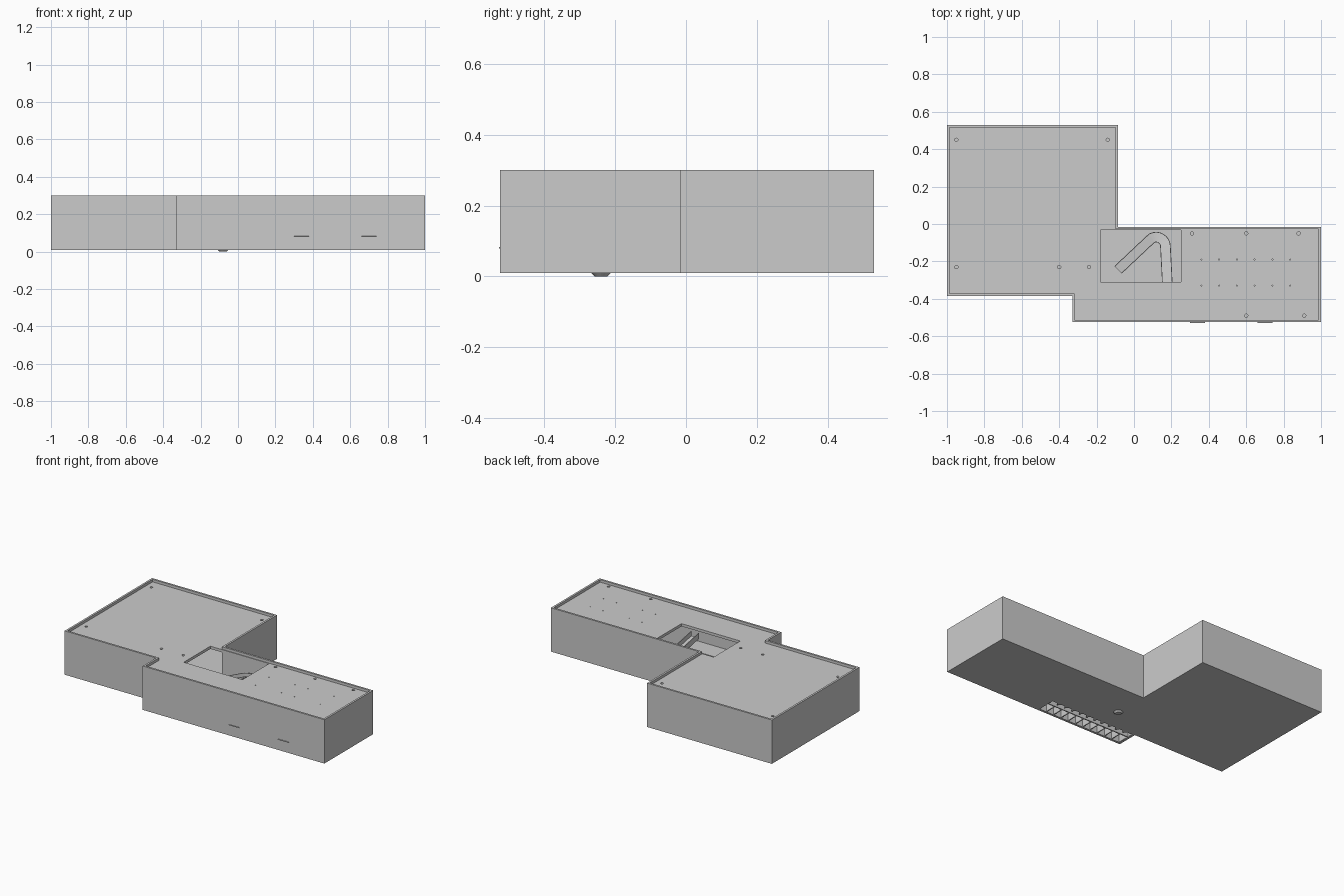
import bpy, bmesh, math
from mathutils import Vector

if "Cube" in bpy.data.objects:
    bpy.data.objects.remove(bpy.data.objects["Cube"])

FOOT = [(-1, .53), (-1, -.385), (-.33, -.385), (-.33, -.525),
        (1, -.525), (1, -.015), (-.085, -.015), (-.085, .53)]


def finish(bm, name):
    bmesh.ops.recalc_face_normals(bm, faces=bm.faces)
    me = bpy.data.meshes.new(name)
    bm.to_mesh(me)
    bm.free()
    ob = bpy.data.objects.new(name, me)
    bpy.context.collection.objects.link(ob)
    return ob


def add_prism(bm, pts, z0, z1):
    f = bm.faces.new([bm.verts.new((x, y, z0)) for x, y in pts])
    r = bmesh.ops.extrude_face_region(bm, geom=[f])
    for v in r['geom']:
        if isinstance(v, bmesh.types.BMVert):
            v.co.z = z1


def prisms(name, items):
    bm = bmesh.new()
    for it in items:
        add_prism(bm, *it)
    return finish(bm, name)


def rect(x0, x1, y0, y1):
    return [(x0, y0), (x1, y0), (x1, y1), (x0, y1)]


def disc(x, y, r, n=12):
    return [(x + r * math.cos(i * math.tau / n), y + r * math.sin(i * math.tau / n)) for i in range(n)]


def inset(pts, d):
    # inward offset of a counter-clockwise right-angled outline
    out = []
    for i, p in enumerate(pts):
        p = Vector(p)
        a = (p - Vector(pts[i - 1])).normalized()
        b = (Vector(pts[(i + 1) % len(pts)]) - p).normalized()
        q = p + d * (Vector((-a.y, a.x)) + Vector((-b.y, b.x)))
        out.append((q.x, q.y))
    return out


def cut(ob, cutter):
    m = ob.modifiers.new("cut", 'BOOLEAN')
    m.operation, m.object, m.solver = 'DIFFERENCE', cutter, 'EXACT'
    bpy.context.view_layer.objects.active = ob
    bpy.ops.object.modifier_apply(modifier=m.name)
    bpy.data.objects.remove(cutter)


# Hollow case with raised rim
T = .013
case = prisms("case", [(FOOT, .01, .30)])
cut(case, prisms("cavity_cutter", [(inset(FOOT, T), .024, .35)]))
# Open tray under the front edge
cut(case, prisms("tray_cutter", [(rect(-.315, .30, -.51, -.39), -.05, .06)]))

# Lid, set below the rim, with window and screw holes
lid = prisms("lid", [(inset(FOOT, T), .265, .283)])
cut(lid, prisms("window_cutter", [(rect(-.18, .25, -.31, -.032), .2, .4)]))
screws = [(-.95, .45), (-.14, .45), (-.95, -.23), (-.4, -.23), (-.24, -.23),
          (.31, -.05), (.6, -.05), (.88, -.05), (.6, -.49), (.91, -.49)]
holes = [(disc(x, y, .009), .272, .4) for x, y in screws]
# Pin holes in two rows
for i in range(6):
    for y in (-.19, -.33):
        holes.append((disc(.36 + i * .095, y, .003, 6), .272, .4))
cut(lid, prisms("hole_cutter", holes))

# Tray roof, ribs, long bar and small teeth
tray = [(rect(-.32, .305, -.512, -.385), .075, .085), (rect(-.315, .30, -.437, -.43), .012, .075),
        (rect(-.32, -.313, -.512, -.385), .012, .075), (rect(.298, .305, -.512, -.385), .012, .075),
        (rect(-.32, .305, -.391, -.385), .012, .075)]
for i in range(1, 11):
    x = -.315 + i * .615 / 11
    tray.append((rect(x - .003, x + .003, -.511, -.435), .014, .076))
    tray.append(([(x - .02, -.391), (x, -.415), (x + .02, -.391)], .014, .076))
prisms("ribbed_tray", tray)

# Hooked chute: straight leg, round bend, sloping leg
path = [(.18, -.35), (.168, -.12)]
for k in range(1, 9):
    a = math.radians(k * 130 / 9)
    path.append((.118 + .05 * math.cos(a), -.12 + .05 * math.sin(a)))
path += [(.085, -.085), (-.085, -.245)]
path = [Vector(p) for p in path]
dist = [0]
for a, b in zip(path, path[1:]):
    dist.append(dist[-1] + (b - a).length)
bm = bmesh.new()
W, H, t = .028, .03, .004
section = [(-W, -.008), (W, -.008), (W, H), (W - t, H), (W - t, 0), (-W + t, 0), (-W + t, H), (-W, H)]
rings = []
for i, p in enumerate(path):
    d = (path[min(i + 1, len(path) - 1)] - path[max(i - 1, 0)]).normalized()
    n = Vector((-d.y, d.x))
    z = .20 - .08 * dist[i] / dist[-1]
    rings.append([bm.verts.new((p.x + n.x * s, p.y + n.y * s, z + h)) for s, h in section])
for a, b in zip(rings, rings[1:]):
    for j in range(8):
        bm.faces.new((a[j], a[j - 1], b[j - 1], b[j]))
bm.faces.new(rings[0])
bm.faces.new(rings[-1])
finish(bm, "hooked_chute")

# Chute supports
prisms("chute_posts", [(rect(x - .012, x + .012, y - .012, y + .012), .02, z)
                       for x, y, z in [(.175, -.25, .18), (.12, -.072, .15), (-.06, -.222, .115)]])

# Round foot under the base
bm = bmesh.new()
bmesh.ops.create_cone(bm, cap_ends=True, segments=24, radius1=.018, radius2=.03, depth=.012)
bmesh.ops.translate(bm, verts=bm.verts, vec=(-.08, -.24, .006))
finish(bm, "round_foot")

# Tapered snap tabs on the front wall
for x in (.34, .70):
    bm = bmesh.new()
    ends = []
    for s in (-.04, .04):
        ends.append([bm.verts.new((x + s, y, z)) for y, z in ((-.52, .07), (-.528, .082), (-.52, .085))])
    for j in range(3):
        bm.faces.new((ends[0][j], ends[0][j - 1], ends[1][j - 1], ends[1][j]))
    bm.faces.new(ends[0])
    bm.faces.new(ends[1])
    finish(bm, "snap_tab")
